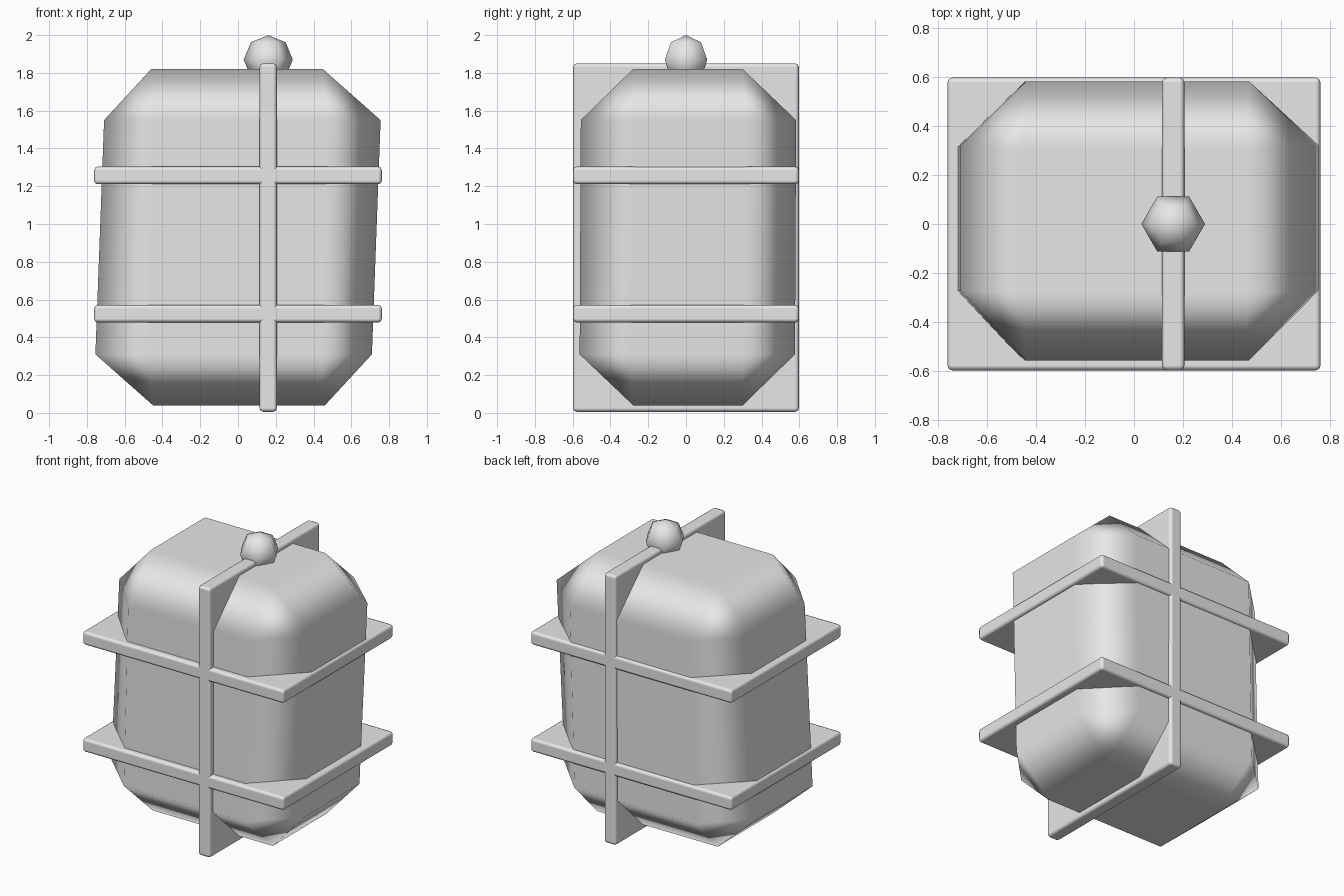
import bpy, bmesh, math
from mathutils import Matrix, Vector

if "Cube" in bpy.data.objects:
    bpy.data.objects.remove(bpy.data.objects["Cube"])

grey = bpy.data.materials.new("light_grey")
grey.diffuse_color = (0.8, 0.8, 0.8, 1)
grey.use_nodes = True
grey.node_tree.nodes["Principled BSDF"].inputs["Base Color"].default_value = grey.diffuse_color


def make_object(name, bm):
    mesh = bpy.data.meshes.new(name)
    bmesh.ops.recalc_face_normals(bm, faces=bm.faces)
    for f in bm.faces:
        f.smooth = True
    bm.to_mesh(mesh)
    bm.free()
    obj = bpy.data.objects.new(name, mesh)
    obj.data.materials.append(grey)
    bpy.context.collection.objects.link(obj)
    return obj


def weighted_normals(obj):
    mod = obj.modifiers.new("weighted_normals", 'WEIGHTED_NORMAL')
    mod.weight = 100


def rounded_plate(name, center, size):
    bm = bmesh.new()
    bmesh.ops.create_cube(bm, size=1, matrix=Matrix.Translation(center) @ Matrix.Diagonal((*size, 1)))
    obj = make_object(name, bm)
    bevel = obj.modifiers.new("bevel", 'BEVEL')
    bevel.width = 0.02
    bevel.segments = 2
    weighted_normals(obj)
    return obj


# Lantern body: chamfered block whose sides lean slightly to the right
bm = bmesh.new()
for sx in (-1, 1):
    for sy in (-1, 1):
        for sz in (-1, 1):
            z_side = 0.93 + 0.62 * sz
            lean = 0.023 * sz
            y_mid = 0.01 + 0.003 * sz
            corner = (
                (0.455 * sx - 0.005 * sz, 0.29 * sy + 0.01, 0.93 + 0.89 * sz),  # cap
                (0.732 * sx + lean, 0.295 * sy + 0.015 + 0.01 * sz, z_side),    # side
                (0.455 * sx + 0.015 * sz, 0.57 * sy + y_mid, z_side),           # front/back
            )
            for p in corner:
                bm.verts.new(p)
bmesh.ops.convex_hull(bm, input=bm.verts)
bmesh.ops.dissolve_limit(bm, angle_limit=math.radians(5), verts=bm.verts, edges=bm.edges)
weighted_normals(make_object("body", bm))

# Two horizontal bands and one vertical band
for label, z in (("lower", 0.525), ("upper", 1.257)):
    rounded_plate(label + "_band", (0, 0, z), (1.524, 1.196, 0.093))
rounded_plate("vertical_band", (0.16, 0, 0.928), (0.092, 1.196, 1.845))

# Six-sided knob on top
bm = bmesh.new()
bmesh.ops.create_uvsphere(bm, u_segments=6, v_segments=4, radius=0.13)
tip = max(bm.verts, key=lambda v: Vector((v.co.x, v.co.y)).length)
turn = -math.atan2(tip.co.y, tip.co.x)
bmesh.ops.transform(bm, matrix=Matrix.Translation((0.16, 0, 1.87)) @ Matrix.Rotation(turn, 4, 'Z'), verts=bm.verts)
make_object("knob", bm)
